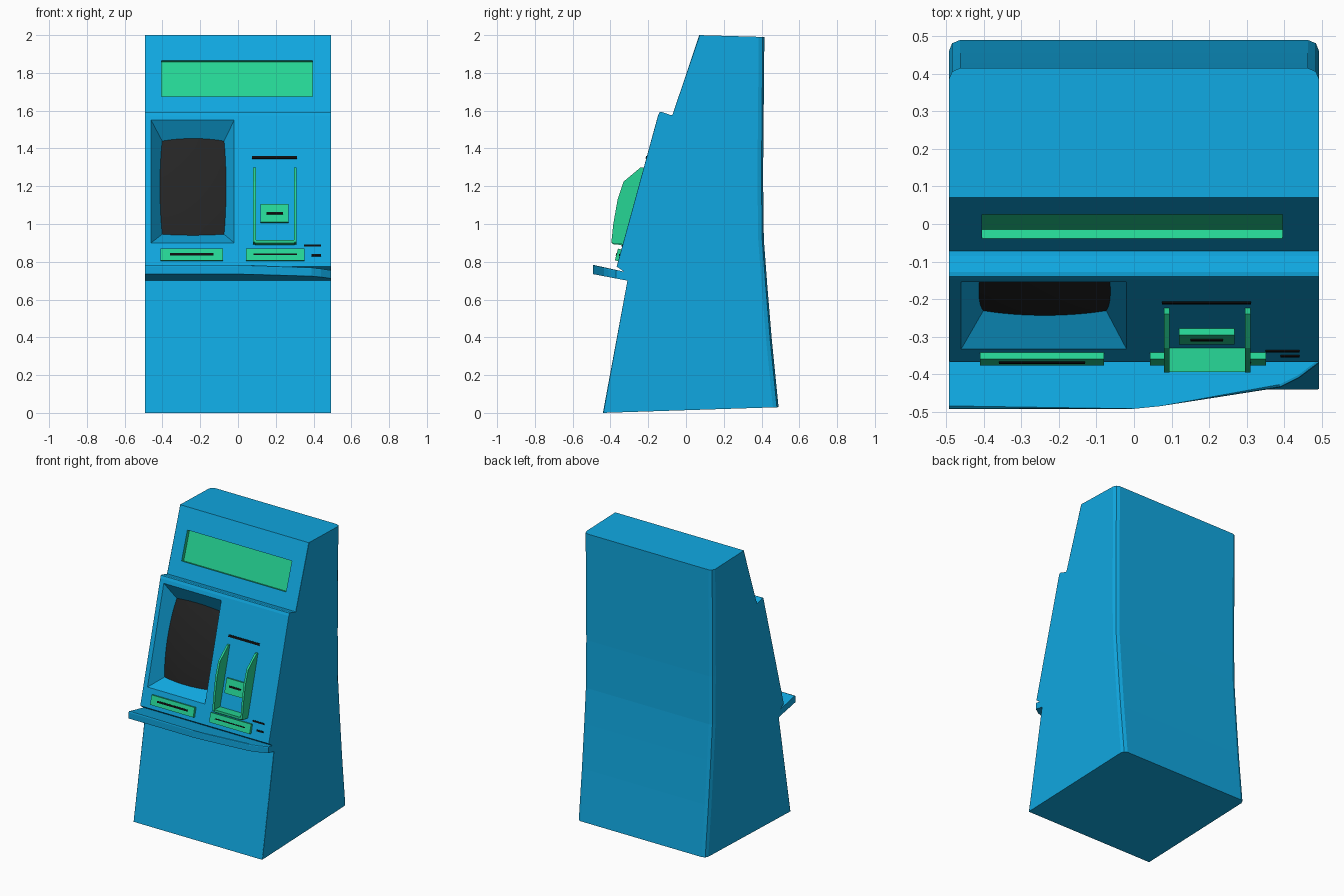
import bpy
import bmesh
from mathutils import Vector

cube = bpy.data.objects.get("Cube")
if cube:
    bpy.data.objects.remove(cube, do_unlink=True)


def material(name, rgb):
    mat = bpy.data.materials.new(name)
    mat.use_nodes = True
    mat.diffuse_color = (*rgb, 1)
    bsdf = next(n for n in mat.node_tree.nodes if n.type == "BSDF_PRINCIPLED")
    bsdf.inputs["Base Color"].default_value = (*rgb, 1)
    return mat


BLUE = material("blue", (0.005, 0.39, 0.75))
GREEN = material("green", (0.019, 0.67, 0.30))
GREY = material("dark grey", (0.018, 0.018, 0.018))
BLACK = material("black", (0.004, 0.004, 0.004))
HALF = 0.493


def finish(bm, name, mat):
    bmesh.ops.recalc_face_normals(bm, faces=bm.faces)
    mesh = bpy.data.meshes.new(name)
    bm.to_mesh(mesh)
    bm.free()
    mesh.materials.append(mat)
    obj = bpy.data.objects.new(name, mesh)
    bpy.context.collection.objects.link(obj)
    return obj


def loft(bm, ring_a, ring_b):
    """Closed solid between two matching rings of points."""
    a = [bm.verts.new(p) for p in ring_a]
    b = [bm.verts.new(p) for p in ring_b]
    bm.faces.new(a)
    bm.faces.new(b[::-1])
    for i in range(len(a)):
        j = (i + 1) % len(a)
        bm.faces.new((a[j], a[i], b[i], b[j]))


def prism(name, profile, x0, x1, mat):
    """Side profile of (y, z) points extruded across x."""
    bm = bmesh.new()
    loft(bm, [(x0, y, z) for y, z in profile], [(x1, y, z) for y, z in profile])
    return finish(bm, name, mat)


def slope(low, high):
    """Sloping front: returns f(z, out) giving a (y, z) point at a distance outwards."""
    low, high = Vector(low), Vector(high)
    along = (high - low).normalized()
    normal = Vector((-along.y, along.x))

    def point(z, out=0.0):
        return low + (high - low) * ((z - low.y) / (high.y - low.y)) + normal * out
    return point


panel = slope((-0.367, 0.775), (-0.148, 1.575))
header = slope((-0.072, 1.576), (0.07, 2.0))


def plate(name, face, x0, x1, z0, z1, inner, outer, mat):
    profile = [face(z0, inner), face(z1, inner), face(z1, outer), face(z0, outer)]
    return prism(name, profile, x0, x1, mat)


def cut(target, cutter):
    cutter.hide_render = True
    mod = target.modifiers.new("cut", "BOOLEAN")
    mod.operation = "DIFFERENCE"
    mod.solver = "EXACT"
    mod.material_mode = "TRANSFER"
    mod.object = cutter
    bpy.context.view_layer.objects.active = target
    bpy.ops.object.modifier_apply(modifier=mod.name)
    bpy.data.objects.remove(cutter, do_unlink=True)


# Cabinet with softened upright corners
cabinet_profile = [
    (-0.44, 0.0), (-0.31, 0.70), (-0.31, 0.735), (-0.367, 0.775),
    (-0.148, 1.575), (-0.14, 1.592), (-0.128, 1.593), (-0.085, 1.578), (-0.072, 1.576),
    (0.07, 2.0), (0.415, 1.99), (0.408, 1.25), (0.412, 0.92),
    (0.43, 0.68), (0.455, 0.38), (0.49, 0.03)]
cabinet = prism("cabinet", cabinet_profile, -HALF, HALF, BLUE)
bm = bmesh.new()
bm.from_mesh(cabinet.data)
for back, width in ((True, 0.03), (False, 0.012)):
    edges = []
    for e in bm.edges:
        a, b = (v.co for v in e.verts)
        on_side = abs(a.x) > HALF - 0.001 and abs(a.x - b.x) < 0.001
        if on_side and abs(a.z - b.z) > 0.1 and (a.y + b.y > 0.5) == back:
            edges.append(e)
    bmesh.ops.bevel(bm, geom=edges, offset=width, segments=2, profile=0.5,
                    affect="EDGES", clamp_overlap=True)
bm.to_mesh(cabinet.data)
bm.free()

# Lit sign recess in the header
cut(cabinet, plate("sign_cutter", header, -0.405, 0.395, 1.675, 1.865, -0.025, 0.05, GREEN))


# Funnel shaped screen recess: u, v run from 0 to 1, depth from 0 (panel) to 1 (floor)
def recess(u, v, depth):
    def corner(x0, x1, low, high):
        return Vector((x0 + (x1 - x0) * u, *low.lerp(high, v)))
    mouth = corner(-0.46, -0.02, panel(0.90), panel(1.55))
    floor = corner(-0.40, -0.075, panel(0.97, -0.088), panel(1.46, -0.088))
    return mouth.lerp(floor, depth)


corners = [(0, 0), (1, 0), (1, 1), (0, 1)]
bm = bmesh.new()
loft(bm, [recess(u, v, -0.15) for u, v in corners], [recess(u, v, 1) for u, v in corners])
cut(cabinet, finish(bm, "recess_cutter", BLUE))

# Bulging screen filling the recess floor
bm = bmesh.new()
bmesh.ops.create_grid(bm, x_segments=12, y_segments=12, size=1)
for vert in bm.verts:
    s, t = vert.co.x, vert.co.y
    bulge = 0.02 + 0.12 * (1 - s * s) + 0.2 * (1 - t * t)
    vert.co = recess((s + 1) / 2, (t + 1) / 2, 1 - bulge)
screen = finish(bm, "screen", GREY)
for poly in screen.data.polygons:
    poly.use_smooth = True

# Shelf with a swept back right end, thinning towards the front
outline = [(-HALF, -0.30), (-HALF, -0.492), (0.0, -0.492), (0.07, -0.485),
           (0.39, -0.435), (0.44, -0.41), (HALF, -0.37), (HALF, -0.30)]
bm = bmesh.new()
loft(bm,
     [(x, y, 0.70 - 0.19 * (y + 0.31)) for x, y in outline],
     [(x, y, 0.757 - 0.22 * (y + 0.37)) for x, y in outline])
lip = [e for e in bm.edges if all(v.co.y < -0.36 and v.co.z > 0.75 for v in e.verts)]
bmesh.ops.bevel(bm, geom=lip, offset=0.008, segments=2, profile=0.5, affect="EDGES")
finish(bm, "shelf", BLUE)

# Receipt tray, cash tray and card reader, each with a slot: x0, x1, z0, z1, slot inset, slot height
trays = {
    "receipt_tray": (-0.41, -0.08, 0.803, 0.865, 0.05, 0.012),
    "cash_tray": (0.042, 0.352, 0.803, 0.865, 0.04, 0.006),
    "card_reader": (0.12, 0.267, 1.005, 1.10, 0.03, 0.012),
}
for name, (x0, x1, z0, z1, inset, height) in trays.items():
    plate(name, panel, x0, x1, z0, z1, -0.01, 0.018, GREEN)
    mid = (z0 + z1) / 2
    plate(name + "_slot", panel, x0 + inset, x1 - inset, mid - height / 2, mid + height / 2,
          0.015, 0.021, BLACK)

# Slots set directly in the panel
slots = {
    "upper_slot": (0.075, 0.312, 1.345, 1.36),
    "side_slot": (0.35, 0.44, 0.88, 0.89),
    "small_slot": (0.39, 0.44, 0.829, 0.84),
}
for name, (x0, x1, z0, z1) in slots.items():
    plate(name, panel, x0, x1, z0, z1, -0.004, 0.004, BLACK)

# Keypad guard: two fins joined by a ledge
fin_profile = [(-0.21, 1.30), (-0.24, 1.30), (-0.33, 1.225), (-0.362, 1.13),
               (-0.385, 1.0), (-0.395, 0.905), (-0.385, 0.897), (-0.31, 0.89)]
for side, x in (("right", 0.08), ("left", 0.296)):
    prism(side + "_guard_fin", fin_profile, x, x + 0.014, GREEN)
ledge_profile = [(-0.31, 0.91), (-0.394, 0.915), (-0.394, 0.899), (-0.385, 0.893), (-0.31, 0.885)]
prism("guard_ledge", ledge_profile, 0.09, 0.30, GREEN)
